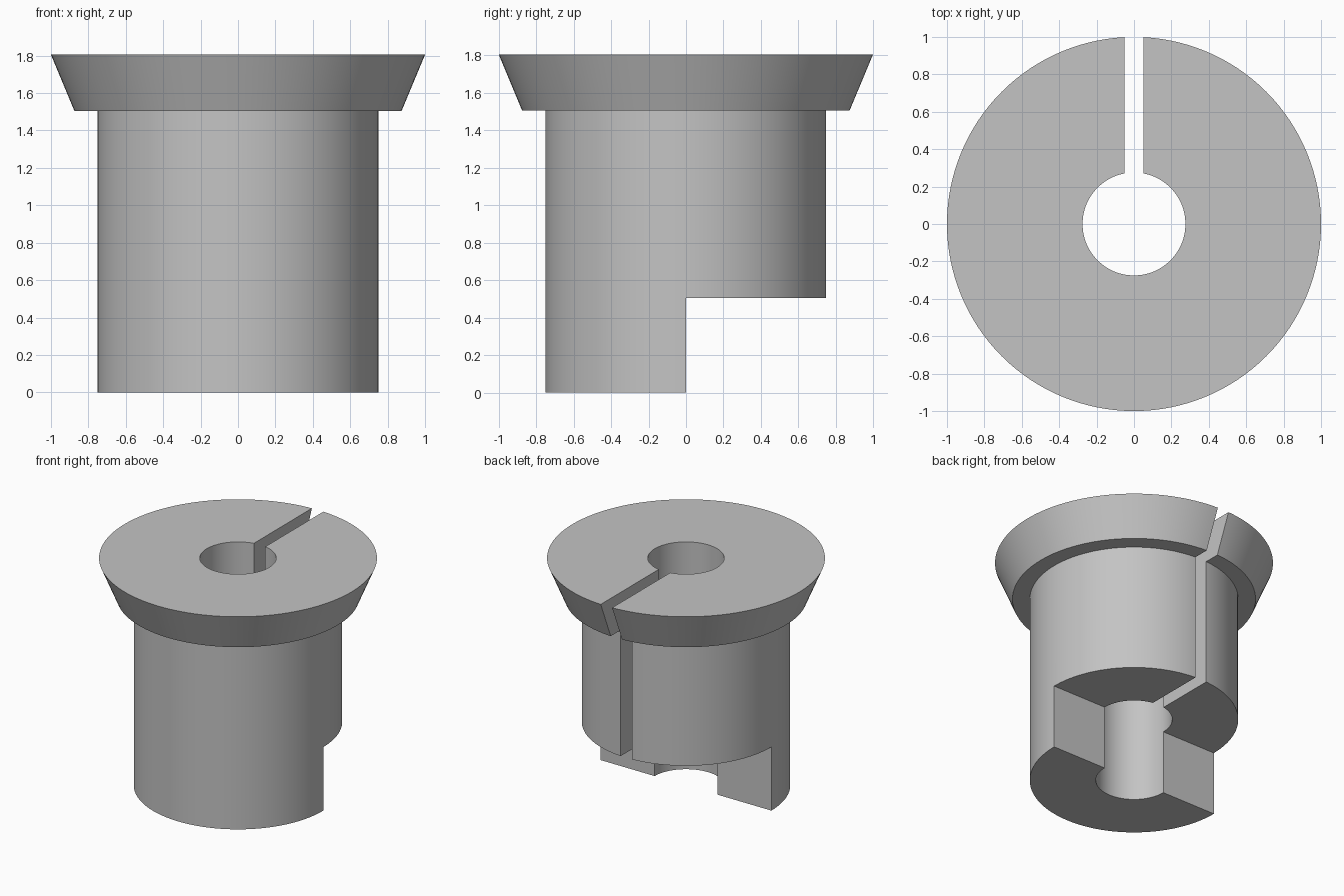
import bpy, bmesh, math

SEGMENTS = 128

if "Cube" in bpy.data.objects:
    bpy.data.objects.remove(bpy.data.objects["Cube"], do_unlink=True)

grey = bpy.data.materials.new("plain grey")
grey.use_nodes = True
grey.diffuse_color = (0.55, 0.55, 0.55, 1)
grey.node_tree.nodes["Principled BSDF"].inputs["Base Color"].default_value = grey.diffuse_color


def add_object(name, bm):
    bmesh.ops.recalc_face_normals(bm, faces=bm.faces)
    mesh = bpy.data.meshes.new(name)
    bm.to_mesh(mesh)
    bm.free()
    mesh.materials.append(grey)
    obj = bpy.data.objects.new(name, mesh)
    bpy.context.collection.objects.link(obj)
    return obj


def lathe(name, profile):
    """Revolve a closed (radius, height) profile around z."""
    bm = bmesh.new()
    rings = []
    for i in range(SEGMENTS):
        a = math.tau * i / SEGMENTS
        rings.append([bm.verts.new((r * math.cos(a), r * math.sin(a), z)) for r, z in profile])
    n = len(profile)
    for i in range(SEGMENTS):
        here, there = rings[i], rings[(i + 1) % SEGMENTS]
        for j in range(n):
            k = (j + 1) % n
            bm.faces.new((here[j], there[j], there[k], here[k]))
    return add_object(name, bm)


def cut_box(target, name, low, high):
    """Subtract a box spanning two corners."""
    bm = bmesh.new()
    bmesh.ops.create_cube(bm, size=1)
    for v in bm.verts:
        v.co = [l if c < 0 else h for c, l, h in zip(v.co, low, high)]
    cutter = add_object(name, bm)
    cutter.hide_render = True
    mod = target.modifiers.new(name, "BOOLEAN")
    mod.operation, mod.solver, mod.object = "DIFFERENCE", "EXACT", cutter
    bpy.ops.object.modifier_apply(modifier=mod.name)
    bpy.data.objects.remove(cutter, do_unlink=True)


# Hollow sleeve with a flared collar on top
sleeve = lathe("flanged_sleeve", [(0.275, 0), (0.75, 0), (0.75, 1.505),
                                  (0.875, 1.505), (1, 1.805), (0.275, 1.805)])
bpy.context.view_layer.objects.active = sleeve
sleeve.select_set(True)

# Rear half of the foot removed, then a narrow slot down the back
cut_box(sleeve, "foot_notch", (-1.2, 0, -0.2), (1.2, 1.2, 0.505))
cut_box(sleeve, "rear_slot", (-0.05, 0, -0.2), (0.05, 1.2, 2))

bpy.ops.object.shade_smooth_by_angle(angle=math.radians(20))
